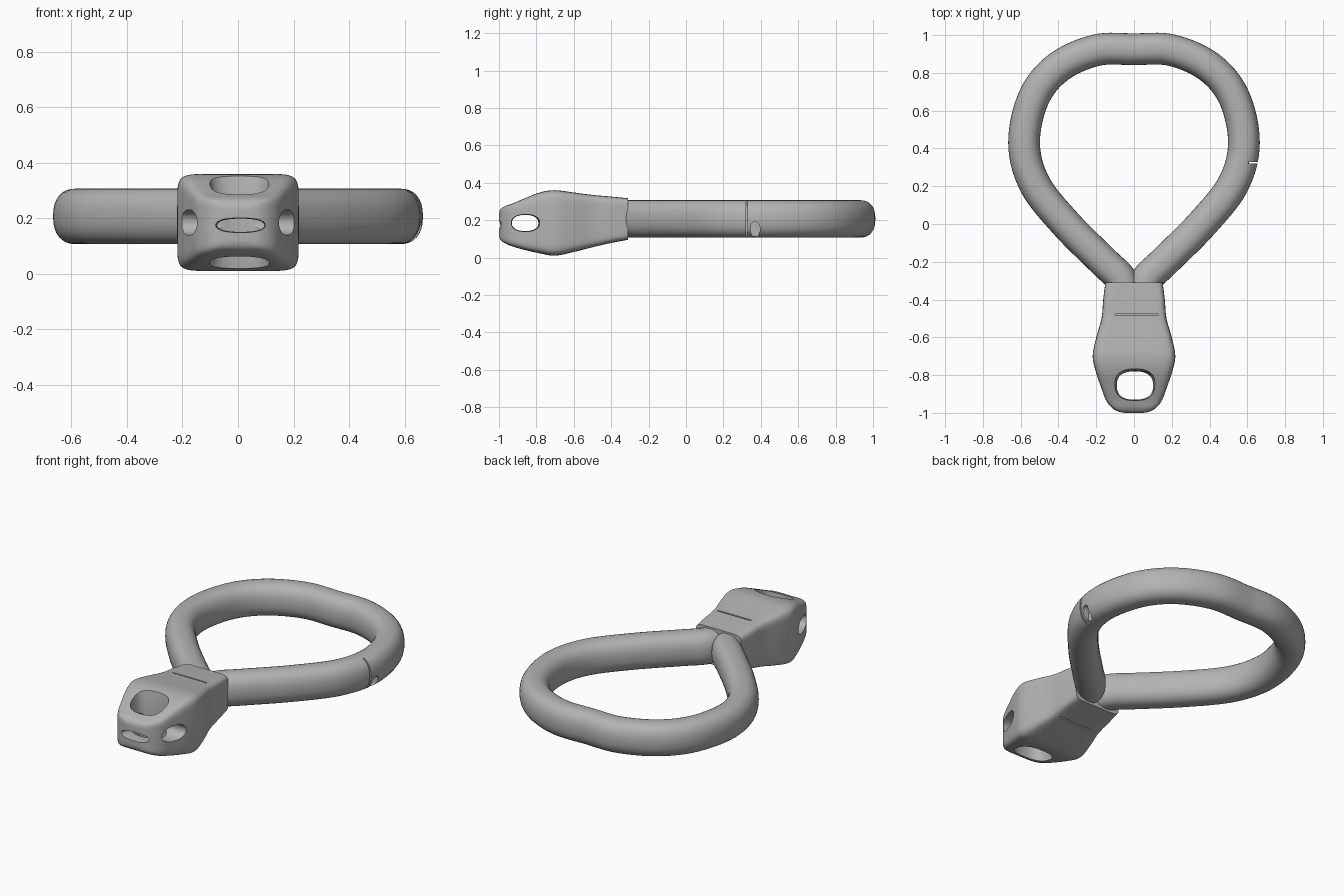
import bpy, bmesh, math
from mathutils import Vector
from mathutils.geometry import interpolate_bezier

if "Cube" in bpy.data.objects:
    bpy.data.objects.remove(bpy.data.objects["Cube"], do_unlink=True)

grey = bpy.data.materials.new("plain grey")
grey.use_nodes = True
colour = (0.45, 0.45, 0.45, 1)
grey.diffuse_color = colour
grey.node_tree.nodes["Principled BSDF"].inputs["Base Color"].default_value = colour


def smooth_path(points, steps):
    """Pass a smooth curve through the points."""
    pts = [Vector(p) for p in points]
    out = []
    for i in range(len(pts) - 1):
        a, b = pts[i], pts[i + 1]
        before, after = pts[max(i - 1, 0)], pts[min(i + 2, len(pts) - 1)]
        out += interpolate_bezier(a, a + (b - before) / 6, b - (after - a) / 6, b, steps + 1)[:-1]
    return out + [pts[-1]]


def loft(name, rings):
    """Join rings of points into a closed solid."""
    bm = bmesh.new()
    loops = [[bm.verts.new(p) for p in ring] for ring in rings]
    n = len(loops[0])
    for a, b in zip(loops, loops[1:]):
        for i in range(n):
            j = (i + 1) % n
            bm.faces.new((a[i], a[j], b[j], b[i]))
    bm.faces.new(loops[0])
    bm.faces.new(loops[-1])
    bmesh.ops.recalc_face_normals(bm, faces=bm.faces)
    mesh = bpy.data.meshes.new(name)
    bm.to_mesh(mesh)
    bm.free()
    ob = bpy.data.objects.new(name, mesh)
    bpy.context.collection.objects.link(ob)
    mesh.materials.append(grey)
    return ob


def oval_cutter(axis, centre, radii, power=2.5, flare=0):
    """Oval prism along an axis, optionally widening toward both ends."""
    c, r = Vector(centre), Vector(radii)
    u, v = [k for k in range(3) if k != axis]
    rings = []
    for k in range(-4, 5):
        grow = 1 + flare * (k / 4) ** 2
        ring = []
        for i in range(32):
            t = math.tau * i / 32
            p = c.copy()
            p[axis] += r[axis] * k / 4
            p[u] += grow * r[u] * math.copysign(abs(math.cos(t)) ** (2 / power), math.cos(t))
            p[v] += grow * r[v] * math.copysign(abs(math.sin(t)) ** (2 / power), math.sin(t))
            ring.append(p)
        rings.append(ring)
    return loft("cutter", rings)


def cut(target, cutter):
    mod = target.modifiers.new("cut", "BOOLEAN")
    mod.operation, mod.solver, mod.object = "DIFFERENCE", "EXACT", cutter
    bpy.context.view_layer.objects.active = target
    bpy.ops.object.modifier_apply(modifier=mod.name)
    bpy.data.objects.remove(cutter, do_unlink=True)


# Looped grip: oval tube following a mirrored teardrop path
half = [(0, .925), (.2, .92), (.4, .83), (.53, .67), (.582, .43), (.525, .21),
        (.36, 0), (.16, -.2), (.07, -.29), (.05, -.38)]
path = smooth_path([(-x, y, .207) for x, y in reversed(half[1:])]
                   + [(x, y, .207) for x, y in half], 8)
rings = []
for i, p in enumerate(path):
    along = (path[min(i + 1, len(path) - 1)] - path[max(i - 1, 0)]).normalized()
    side = Vector((along.y, -along.x, 0))
    ring = []
    for k in range(32):
        t = math.tau * k / 32
        w, h = [math.copysign(abs(f) ** .85, f) for f in (math.cos(t), math.sin(t))]
        ring.append(p + side * .084 * w + Vector((0, 0, .1 * h)))
    rings.append(ring)
loop = loft("grip_loop", rings)

# Seam across the left of the loop, with a notch low on its outside
cut(loop, oval_cutter(1, (.655, .325, .22), (.05, .004, .12), 6))
cut(loop, oval_cutter(0, (.655, .37, .15), (.04, .025, .04)))

# Head: rounded box sections as (y, half width, bottom, top)
sections = [(-.31, .152, .095, .317), (-.4, .163, .078, .326), (-.5, .172, .055, .335),
            (-.6, .2, .03, .348), (-.7, .219, .01, .36), (-.78, .203, .022, .349),
            (-.86, .176, .04, .318), (-.93, .15, .06, .288), (-.97, .12, .078, .274),
            (-.992, .085, .095, .258), (-1, .05, .115, .24)]
a = smooth_path([(y, w, 0) for y, w, b, t in sections], 4)
z = smooth_path([(y, b, t) for y, w, b, t in sections], 4)
rings = []
for (y, w, _), (_, low, high) in zip(a, z):
    ring = []
    for k in range(48):
        t = math.tau * k / 48
        c, s = [math.copysign(abs(f) ** .24, f) for f in (math.cos(t), math.sin(t))]
        ring.append((w * c, y, (low + high) / 2 + (high - low) / 2 * s))
    rings.append(ring)
head = loft("head", rings)

# Openings that meet inside the head
cut(head, oval_cutter(2, (.005, -.855, .185), (.095, .075, .2), 2.5, .25))
cut(head, oval_cutter(0, (0, -.86, .185), (.3, .07, .042), 2.3, .25))
cut(head, oval_cutter(1, (.01, -.96, .175), (.085, .07, .024), 2.3, .3))

# Thin slots above and below
for height in (.335, .06):
    cut(head, oval_cutter(2, (.015, -.48, height), (.115, .004, .02), 6))

for ob in (loop, head):
    bpy.ops.object.select_all(action="DESELECT")
    ob.select_set(True)
    bpy.context.view_layer.objects.active = ob
    bpy.ops.object.shade_smooth_by_angle(angle=math.radians(40))
